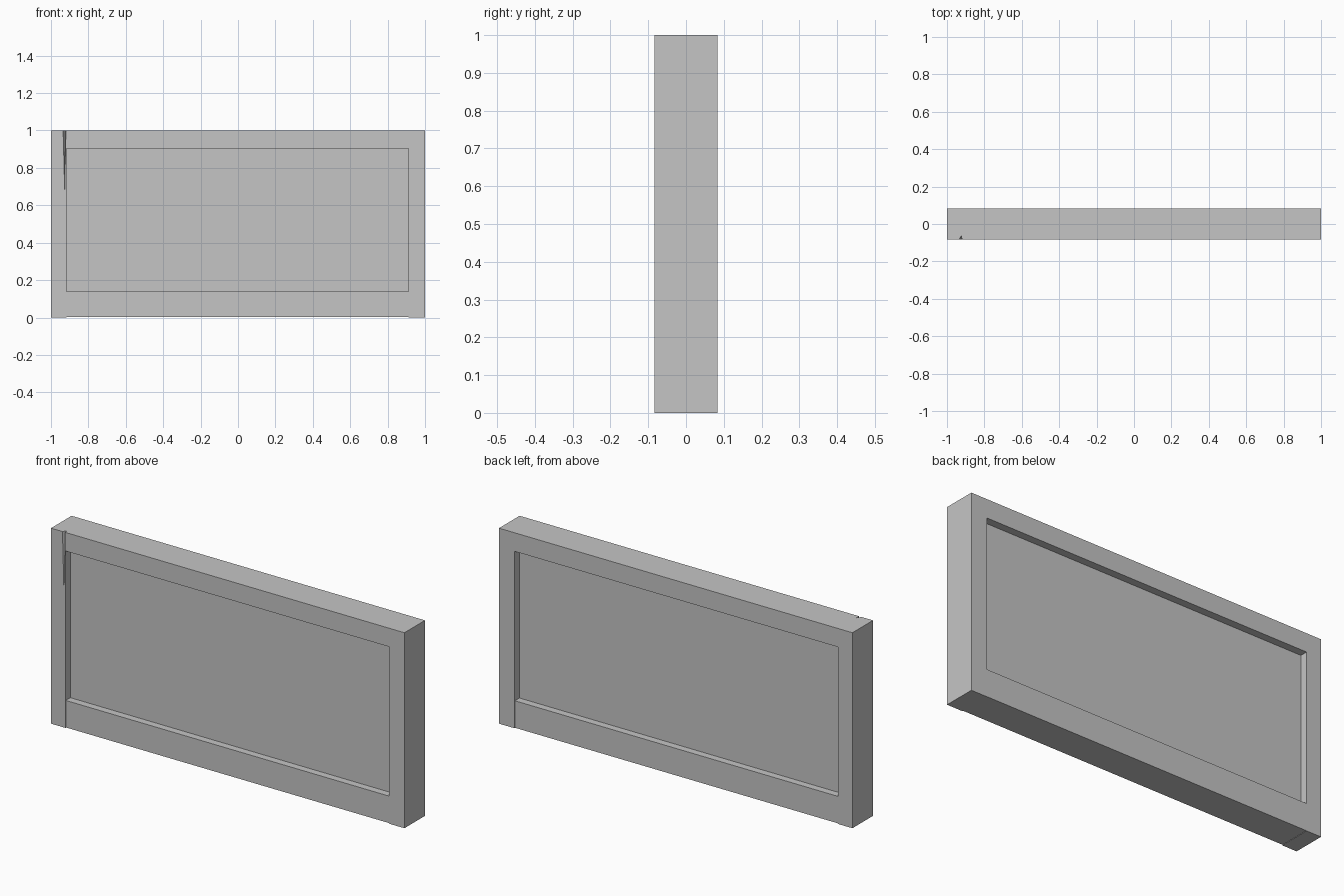
import bpy
import bmesh

cube = bpy.data.objects.get("Cube")
if cube:
    bpy.data.objects.remove(cube, do_unlink=True)

grey = bpy.data.materials.new("plain grey")
grey.use_nodes = True
grey.diffuse_color = (0.56, 0.56, 0.56, 1)
grey.node_tree.nodes["Principled BSDF"].inputs["Base Color"].default_value = (0.56, 0.56, 0.56, 1)

HALF_DEPTH = 0.083
LEFT, RIGHT = 0.912, -0.918    # inner edges of the frame
LOW, HIGH = 0.14, 0.905


def add_object(name, bm):
    bmesh.ops.recalc_face_normals(bm, faces=bm.faces)
    mesh = bpy.data.meshes.new(name)
    bm.to_mesh(mesh)
    bm.free()
    mesh.materials.append(grey)
    obj = bpy.data.objects.new(name, mesh)
    bpy.context.collection.objects.link(obj)
    return obj


def prism(name, outline, half_depth):
    """Extrude an outline in x and z evenly through the depth."""
    bm = bmesh.new()
    face = bm.faces.new([bm.verts.new((x, -half_depth, z)) for x, z in outline])
    result = bmesh.ops.extrude_face_region(bm, geom=[face])
    verts = [v for v in result["geom"] if isinstance(v, bmesh.types.BMVert)]
    bmesh.ops.translate(bm, verts=verts, vec=(0, 2 * half_depth, 0))
    return add_object(name, bm)


# Frame: stiles and top rail in one piece, with the bottom rail set in slightly
frame = prism("frame", [(-1, 0), (RIGHT, 0), (RIGHT, HIGH), (LEFT, HIGH),
                        (LEFT, 0), (1, 0), (1, 1), (-1, 1)], HALF_DEPTH)
prism("bottom_rail", [(RIGHT, 0.002), (LEFT, 0.002), (LEFT, LOW), (RIGHT, LOW)],
      HALF_DEPTH - 0.002)

# Panel recessed on both sides
prism("panel", [(RIGHT, LOW), (LEFT, LOW), (LEFT, HIGH), (RIGHT, HIGH)], 0.044)

# Tapering crack cut into the front of the right stile
bm = bmesh.new()
top = [bm.verts.new(p) for p in ((-0.94, -0.09, 1.01), (-0.919, -0.09, 1.01), (-0.922, -0.062, 1.01))]
tip = bm.verts.new((-0.928, -0.09, 0.56))
bm.faces.new(top)
for i in range(3):
    bm.faces.new((top[i], top[(i + 1) % 3], tip))
cutter = add_object("crack_cutter", bm)
cutter.hide_render = True
cutter.hide_viewport = True
cutter.display_type = 'WIRE'

cut = frame.modifiers.new("crack", 'BOOLEAN')
cut.operation = 'DIFFERENCE'
cut.solver = 'EXACT'
cut.object = cutter
